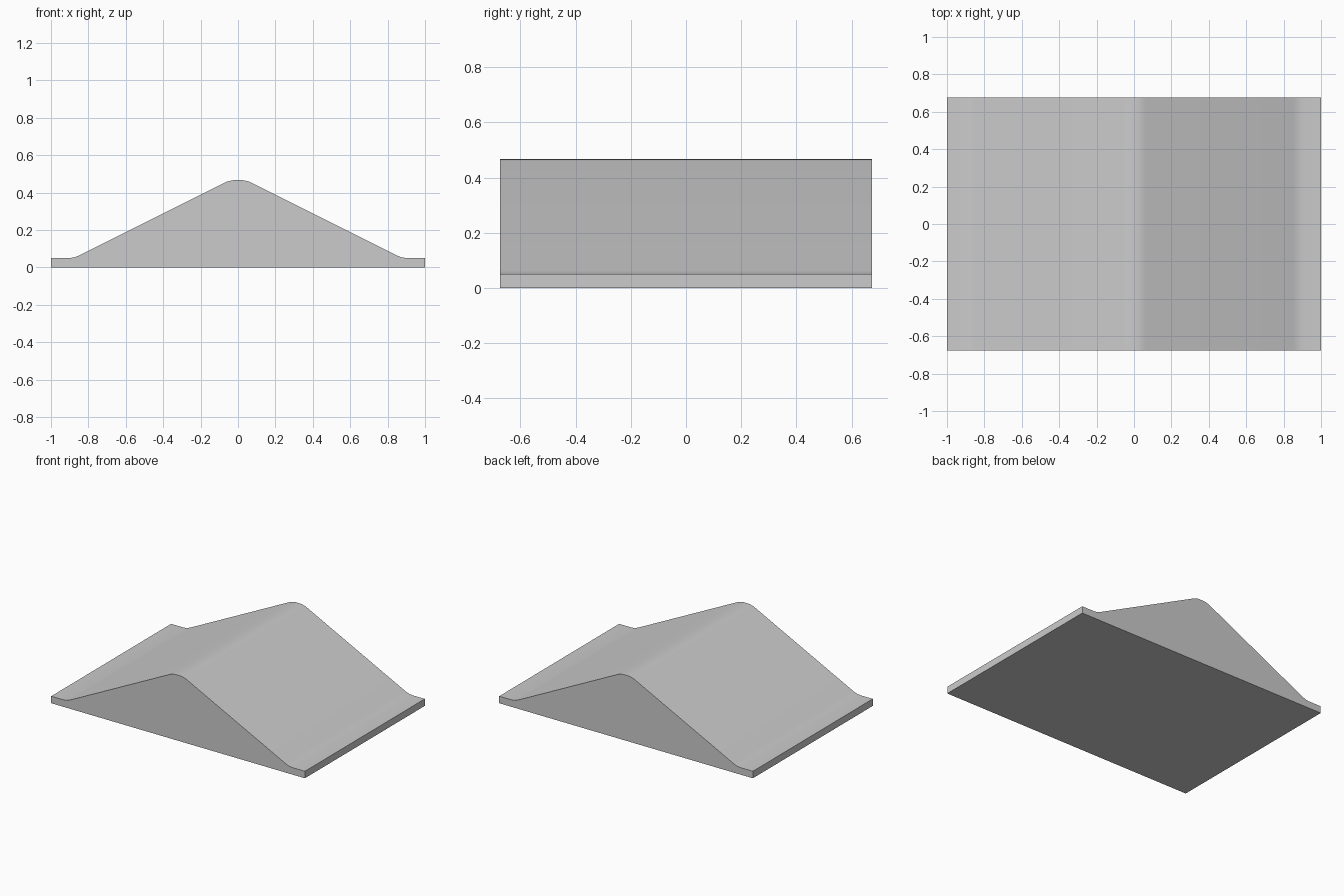
import bpy
import bmesh

cube = bpy.data.objects.get("Cube")
if cube:
    bpy.data.objects.remove(cube, do_unlink=True)

# Plain grey material
grey = bpy.data.materials.new("plain grey")
grey.use_nodes = True
colour = (0.6, 0.6, 0.6, 1)
grey.diffuse_color = colour
grey.node_tree.nodes["Principled BSDF"].inputs["Base Color"].default_value = colour

# Half profile from the base edge to the ridge, then mirrored
DEPTH = 0.675
half = [(1, 0), (1, 0.05), (0.9, 0.05), (0.875, 0.054), (0.85, 0.063),
        (0.06, 0.458), (0.035, 0.465), (0.015, 0.467)]
profile = half + [(-x, z) for x, z in reversed(half)]

# Ridged ramp: profile extruded along the depth
bm = bmesh.new()
front = bm.faces.new([bm.verts.new((x, -DEPTH, z)) for x, z in profile])
result = bmesh.ops.extrude_face_region(bm, geom=[front])
moved = [v for v in result["geom"] if isinstance(v, bmesh.types.BMVert)]
bmesh.ops.translate(bm, verts=moved, vec=(0, 2 * DEPTH, 0))
bmesh.ops.recalc_face_normals(bm, faces=bm.faces)

mesh = bpy.data.meshes.new("ridged_ramp")
bm.to_mesh(mesh)
bm.free()
mesh.materials.append(grey)
ramp = bpy.data.objects.new("ridged_ramp", mesh)
bpy.context.collection.objects.link(ramp)

# Smooth the rounded ridge and toes, keep the rims sharp
bpy.ops.object.select_all(action="DESELECT")
ramp.select_set(True)
bpy.context.view_layer.objects.active = ramp
bpy.ops.object.shade_smooth_by_angle(angle=0.6)
